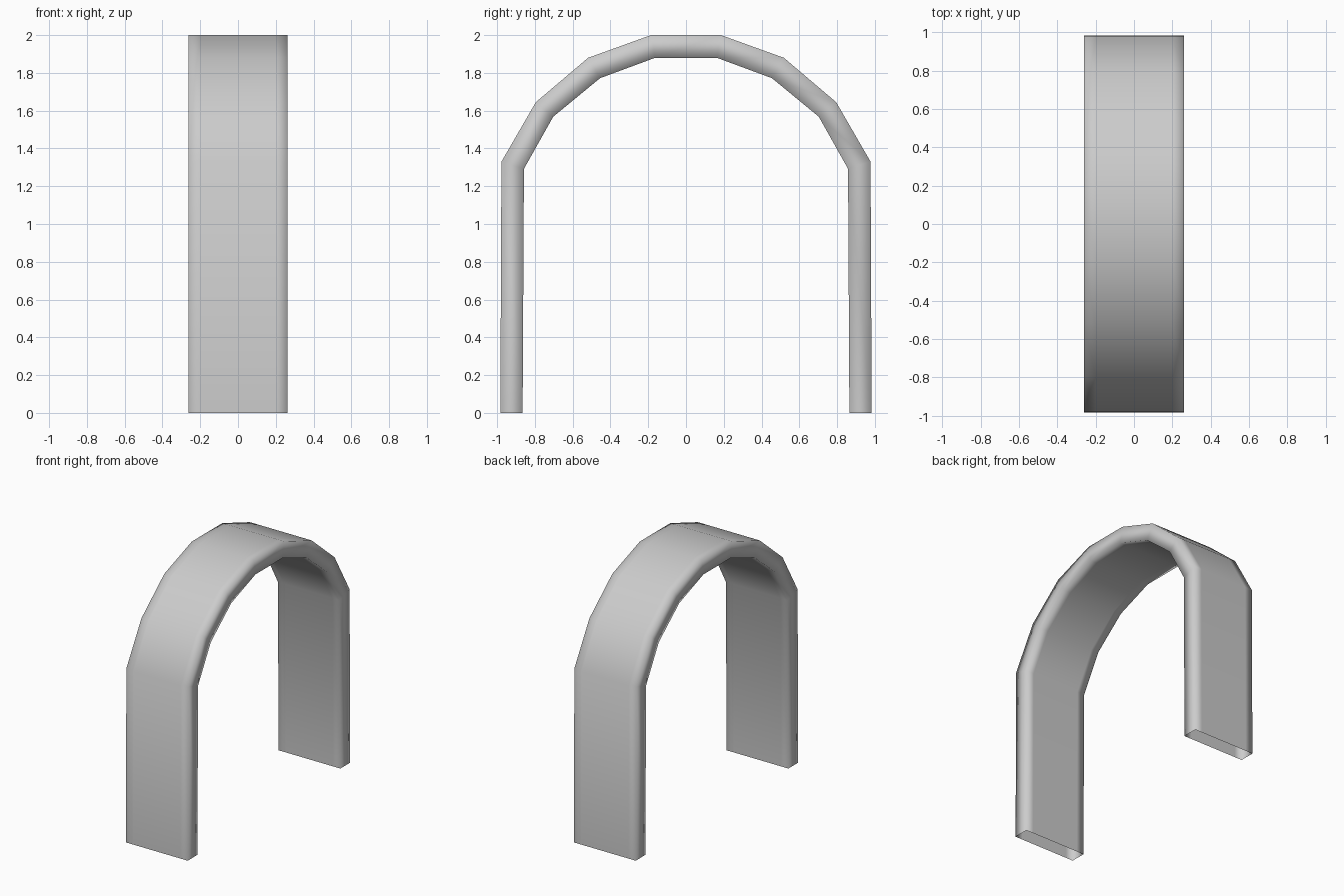
import bpy, bmesh

if "Cube" in bpy.data.objects:
    bpy.data.objects.remove(bpy.data.objects["Cube"])

# Half outline of the arch (y, z): outer and inner edge, foot to crown
outer = [(0.983, 0), (0.977, 1.33), (0.795, 1.645), (0.518, 1.88), (0.185, 2.0)]
inner = [(0.865, 0), (0.858, 1.292), (0.703, 1.568), (0.455, 1.772), (0.163, 1.88)]


def mirrored(half):
    return half + [(-y, z) for y, z in reversed(half)]


# Rectangular hollow section with edge loops near the rims
WIDTHS = (-0.262, -0.2, 0.2, 0.262)

bm = bmesh.new()
rings = []
for (yo, zo), (yi, zi) in zip(mirrored(outer), mirrored(inner)):
    ring = [bm.verts.new((x, yo, zo)) for x in WIDTHS]
    ring += [bm.verts.new((x, yi, zi)) for x in reversed(WIDTHS)]
    rings.append(ring)

# Skin between sections; the feet stay open
for a, b in zip(rings, rings[1:]):
    for i in range(len(a)):
        j = (i + 1) % len(a)
        bm.faces.new((a[i], a[j], b[j], b[i]))
for f in bm.faces:
    f.smooth = True
bm.normal_update()

# Make the crown face point up, so the whole skin faces outward
top = max(bm.faces, key=lambda f: f.calc_center_median().z)
if top.normal.z < 0:
    bmesh.ops.reverse_faces(bm, faces=bm.faces[:])

mesh = bpy.data.meshes.new("arch")
bm.to_mesh(mesh)
bm.free()
arch = bpy.data.objects.new("arch", mesh)
bpy.context.collection.objects.link(arch)
